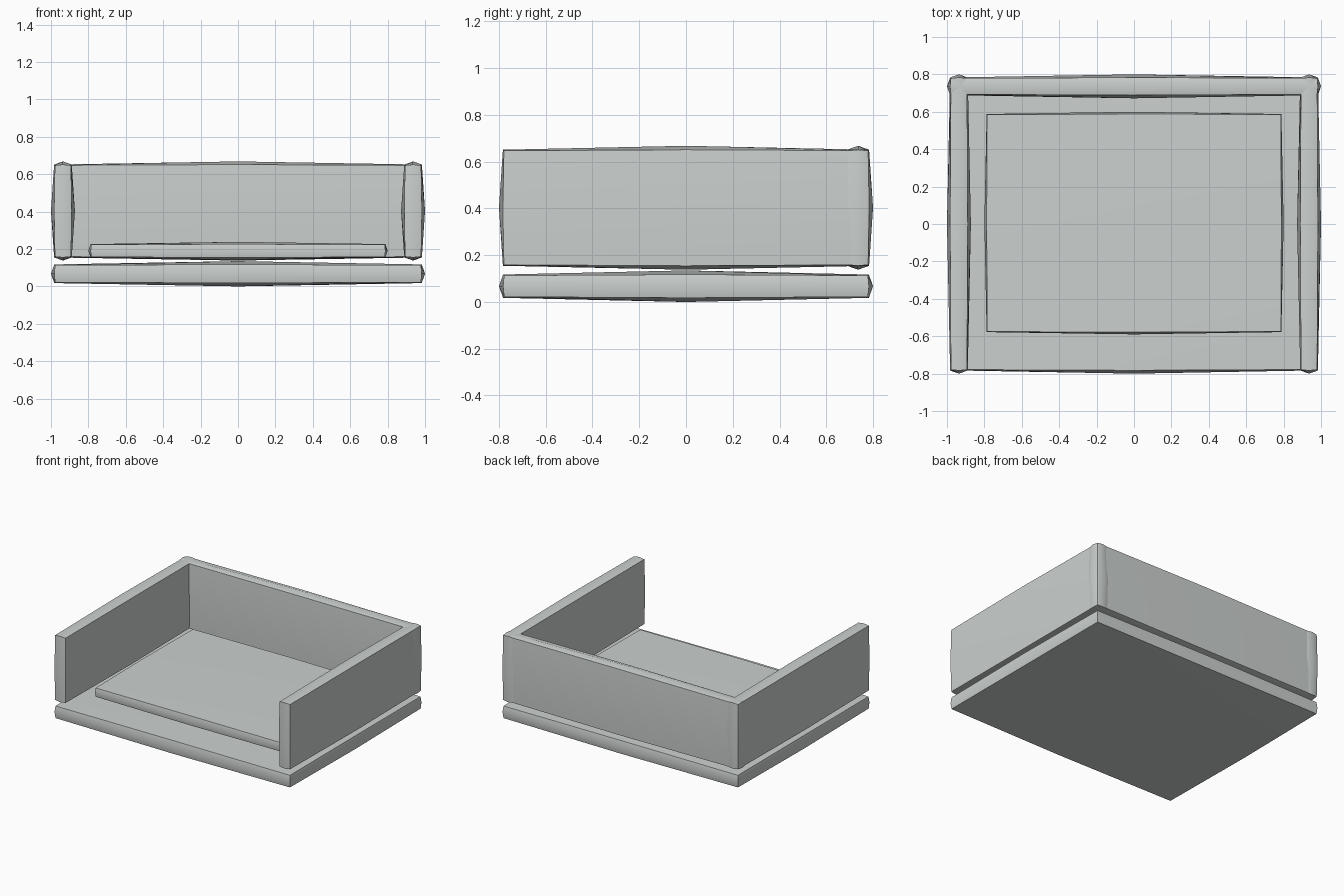
import bpy, bmesh, math

if "Cube" in bpy.data.objects:
    bpy.data.objects.remove(bpy.data.objects["Cube"])

mat = bpy.data.materials.new("pale grey")
mat.diffuse_color = (0.60, 0.635, 0.62, 1)
mat.use_nodes = True
mat.node_tree.nodes["Principled BSDF"].inputs["Base Color"].default_value = mat.diffuse_color


def padded_box(name, lo, hi, puff):
    """Box whose faces swell outward by puff towards their middles."""
    c = [(a + b) / 2 for a, b in zip(lo, hi)]
    h = [(b - a) / 2 for a, b in zip(lo, hi)]
    bm = bmesh.new()
    bmesh.ops.create_cube(bm, size=2)
    bmesh.ops.subdivide_edges(bm, edges=bm.edges[:], cuts=1, use_grid_fill=True)
    for v in bm.verts:
        p = v.co.copy()
        for i in range(3):
            a = 1 - p[(i + 1) % 3] ** 2
            b = 1 - p[(i + 2) % 3] ** 2
            swell = 0.2 * (a + b) + 0.6 * a * b
            v.co[i] = c[i] + p[i] * (h[i] - puff * (1 - swell))
    bmesh.ops.recalc_face_normals(bm, faces=bm.faces[:])
    me = bpy.data.meshes.new(name)
    bm.to_mesh(me)
    bm.free()
    me.materials.append(mat)
    ob = bpy.data.objects.new(name, me)
    bpy.context.collection.objects.link(ob)
    bpy.ops.object.select_all(action='DESELECT')
    ob.select_set(True)
    bpy.context.view_layer.objects.active = ob
    bpy.ops.object.shade_smooth_by_angle(angle=math.radians(55))
    return ob


# Base slab
padded_box("base", (-1, -0.8, 0), (1, 0.8, 0.135), 0.022)
# Seat cushion
padded_box("seat_cushion", (-0.8, -0.59, 0.142), (0.8, 0.6, 0.238), 0.015)
# Backrest
padded_box("backrest", (-1, 0.672, 0.138), (1, 0.8, 0.668), 0.021)
# Armrests
padded_box("left_armrest", (-1, -0.8, 0.138), (-0.872, 0.8, 0.668), 0.021)
padded_box("right_armrest", (0.872, -0.8, 0.138), (1, 0.8, 0.668), 0.021)
